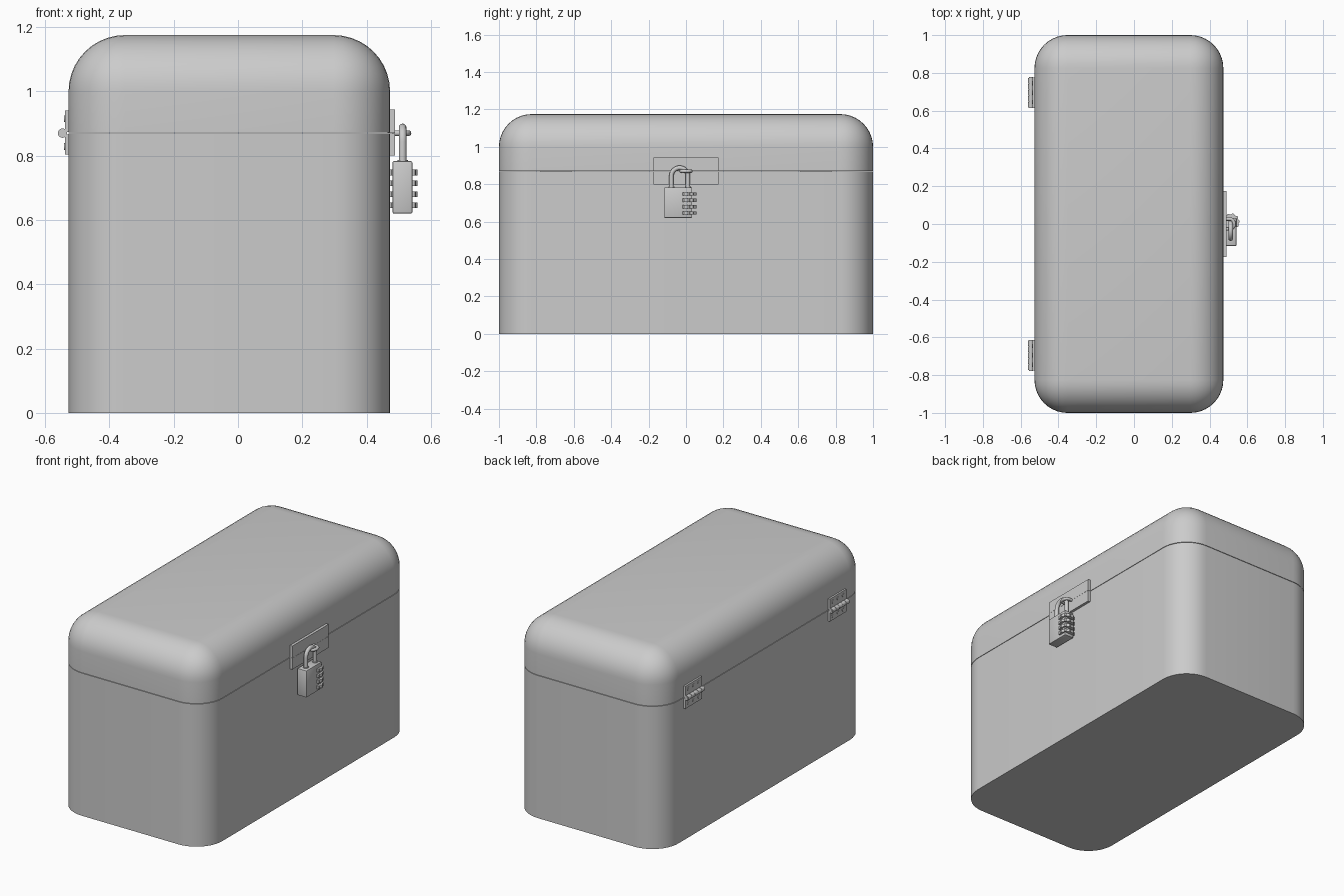
import bpy, bmesh, math
from mathutils import Vector

if "Cube" in bpy.data.objects:
    bpy.data.objects.remove(bpy.data.objects["Cube"])

SEAM = 0.87


def add_object(name, bm, smooth=True):
    bmesh.ops.recalc_face_normals(bm, faces=bm.faces[:])
    me = bpy.data.meshes.new(name)
    bm.to_mesh(me)
    bm.free()
    ob = bpy.data.objects.new(name, me)
    bpy.context.collection.objects.link(ob)
    if smooth:
        bpy.ops.object.select_all(action='DESELECT')
        ob.select_set(True)
        bpy.context.view_layer.objects.active = ob
        bpy.ops.object.shade_smooth_by_angle(angle=math.radians(35))
    return ob


def box(name, lo, hi, bevel=0.0):
    bm = bmesh.new()
    bmesh.ops.create_cube(bm, size=1)
    for v in bm.verts:
        v.co = Vector([(a + b) / 2 + c * (b - a) for a, b, c in zip(lo, hi, v.co)])
    if bevel:
        bmesh.ops.bevel(bm, geom=bm.edges[:], offset=bevel, segments=2,
                        profile=0.5, affect='EDGES')
    return add_object(name, bm)


def cylinder(name, centre, radius, depth, axis, segments=20):
    bm = bmesh.new()
    bmesh.ops.create_cone(bm, cap_ends=True, segments=segments,
                          radius1=radius, radius2=radius, depth=depth)
    q = Vector((0, 0, 1)).rotation_difference(Vector(axis))
    for v in bm.verts:
        v.co = q @ v.co + Vector(centre)
    return add_object(name, bm)


def tube(name, points, radius):
    cu = bpy.data.curves.new(name, 'CURVE')
    cu.dimensions = '3D'
    cu.bevel_depth = radius
    cu.bevel_resolution = 4
    cu.use_fill_caps = True
    sp = cu.splines.new('POLY')
    sp.points.add(len(points) - 1)
    for p, co in zip(sp.points, points):
        p.co = (*co, 1)
    ob = bpy.data.objects.new(name, cu)
    bpy.context.collection.objects.link(ob)


def chest_part(name, keep_upper):
    # Rounded block, cut at the seam
    bm = bmesh.new()
    bmesh.ops.create_cube(bm, size=1)
    for v in bm.verts:
        v.co = Vector((v.co.x - 0.027, v.co.y * 2, (v.co.z + 0.5) * 1.175))
    edges = [e for e in bm.edges if max(v.co.z for v in e.verts) > 0.1]
    bmesh.ops.bevel(bm, geom=edges, offset=0.175, segments=10,
                    profile=0.5, affect='EDGES')
    z = SEAM + (0.0015 if keep_upper else -0.0015)
    cut = bmesh.ops.bisect_plane(bm, geom=bm.verts[:] + bm.edges[:] + bm.faces[:],
                                 plane_co=(0, 0, z), plane_no=(0, 0, 1),
                                 clear_inner=keep_upper, clear_outer=not keep_upper)
    rim = [g for g in cut['geom_cut'] if isinstance(g, bmesh.types.BMEdge)]
    bmesh.ops.contextual_create(bm, geom=rim)
    return add_object(name, bm)


chest_part("chest_base", False)
chest_part("chest_lid", True)

# Latch plates, one on each side of the seam
box("latch_plate_lower", (0.465, -0.174, 0.80), (0.489, 0.174, SEAM - 0.0005))
box("latch_plate_upper", (0.465, -0.174, SEAM + 0.0005), (0.489, 0.174, 0.943))

# Staple loop the padlock hangs from
arc = [math.pi / 2 - i * math.pi / 10 for i in range(11)]
tube("staple", [(0.48, 0.026, SEAM)] +
     [(0.511 + 0.019 * math.cos(a), 0.026 * math.sin(a), SEAM) for a in arc] +
     [(0.48, -0.026, SEAM)], 0.009)

# Padlock body, shackle and collars
box("padlock_body", (0.481, -0.116, 0.62), (0.542, 0.032, 0.783), 0.004)
arc = [math.pi - i * math.pi / 16 for i in range(17)]
tube("shackle", [(0.512, -0.078, 0.77)] +
     [(0.512, -0.034 + 0.044 * math.cos(a), 0.844 + 0.044 * math.sin(a)) for a in arc] +
     [(0.512, 0.010, 0.77)], 0.012)
for i, y in enumerate((-0.078, 0.010)):
    cylinder(f"shackle_collar_{i + 1}", (0.512, y, 0.784), 0.016, 0.006, (0, 0, 1))

# Ridged number dials
for i in range(4):
    z = 0.646 + i * 0.034
    bm = bmesh.new()
    ring = []
    for k in range(40):
        a = k * math.tau / 40
        r = 0.045 if k % 4 < 2 else 0.040
        ring.append(bm.verts.new((0.514 + r * math.cos(a), 0.011 + r * math.sin(a), z - 0.009)))
    face = bm.faces.new(ring)
    ext = bmesh.ops.extrude_face_region(bm, geom=[face])
    for v in ext['geom']:
        if isinstance(v, bmesh.types.BMVert):
            v.co.z += 0.018
    add_object(f"dial_{i + 1}", bm, smooth=False)

# Hinges: two leaves, knuckles, pin and screws
for side, yc in (("near", -0.695), ("far", 0.695)):
    box(f"hinge_{side}_leaf_lower", (-0.538, yc - 0.08, 0.803), (-0.52, yc + 0.08, 0.866))
    box(f"hinge_{side}_leaf_upper", (-0.538, yc - 0.08, 0.874), (-0.52, yc + 0.08, 0.940))
    cylinder(f"hinge_{side}_pin", (-0.546, yc, SEAM), 0.010, 0.164, (0, 1, 0))
    for k in range(5):
        cylinder(f"hinge_{side}_knuckle_{k + 1}", (-0.546, yc + (k - 2) * 0.032, SEAM),
                 0.0145, 0.030, (0, 1, 0))
    for row, z in (("lower", 0.828), ("upper", 0.915)):
        for k in range(3):
            cylinder(f"hinge_{side}_screw_{row}_{k + 1}",
                     (-0.538, yc + (k - 1) * 0.05, z), 0.011, 0.006, (1, 0, 0), 14)
